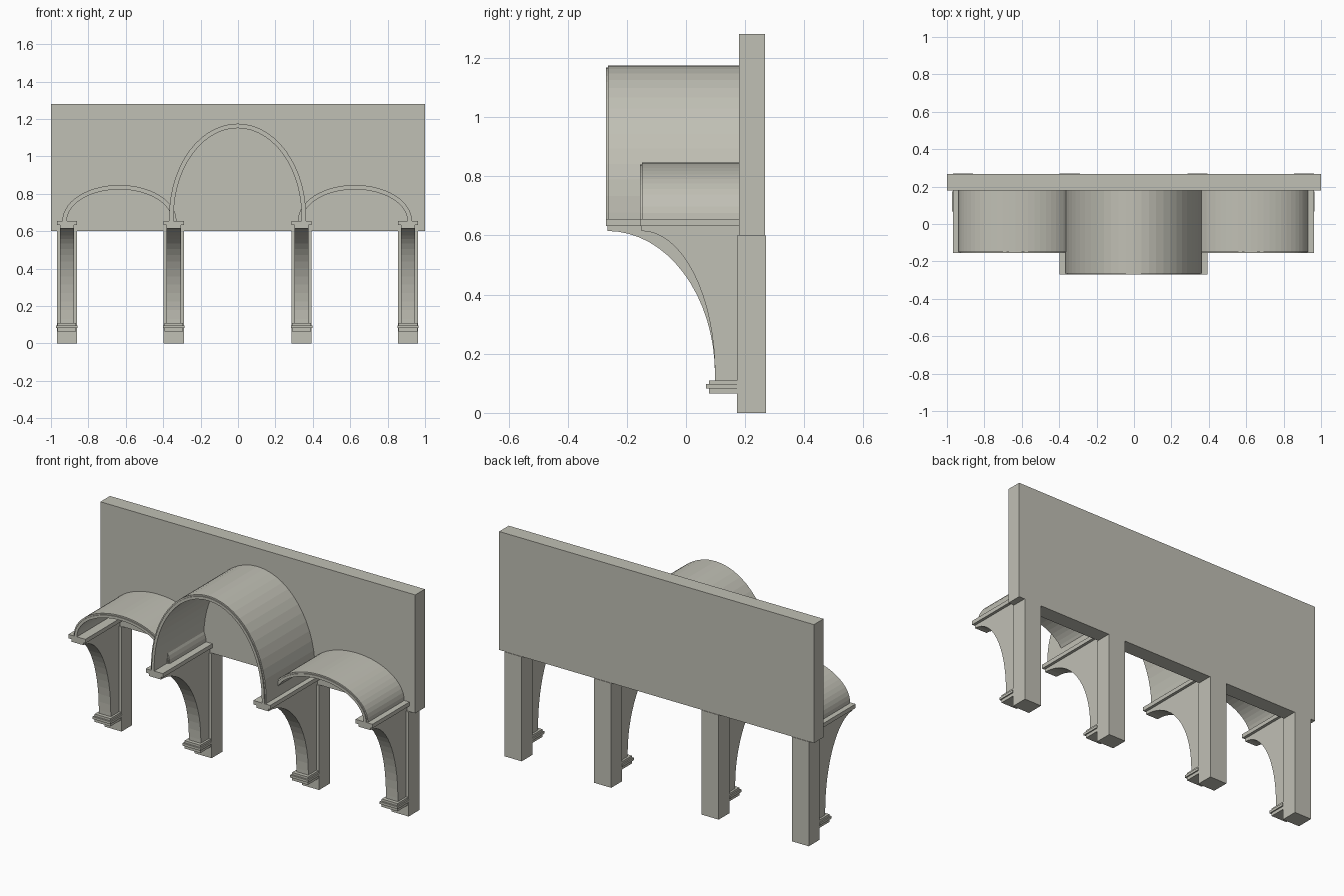
import bpy, bmesh
from math import cos, sin, pi

if "Cube" in bpy.data.objects:
    bpy.data.objects.remove(bpy.data.objects["Cube"])

stone = bpy.data.materials.new("warm grey stone")
stone.use_nodes = True
COLOUR = (0.53, 0.525, 0.46, 1)
stone.diffuse_color = COLOUR
stone.node_tree.nodes["Principled BSDF"].inputs["Base Color"].default_value = COLOUR

FRONT, BACK = -0.27, 0.27
WALL_FRONT, POST_FRONT = 0.18, 0.173
CAP_TOP = 0.655


def prism(name, points, shift):
    """Extrude a flat outline of 3D points along a vector."""
    bm = bmesh.new()
    face = bm.faces.new([bm.verts.new(p) for p in points])
    grown = bmesh.ops.extrude_face_region(bm, geom=[face], use_keep_orig=True)
    moved = [g for g in grown["geom"] if isinstance(g, bmesh.types.BMVert)]
    bmesh.ops.translate(bm, verts=moved, vec=shift)
    bmesh.ops.recalc_face_normals(bm, faces=bm.faces)
    mesh = bpy.data.meshes.new(name)
    bm.to_mesh(mesh)
    bm.free()
    mesh.materials.append(stone)
    obj = bpy.data.objects.new(name, mesh)
    bpy.context.collection.objects.link(obj)
    return obj


def box(name, x0, x1, y0, y1, z0, z1):
    outline = [(x0, y0, z0), (x1, y0, z0), (x1, y1, z0), (x0, y1, z0)]
    return prism(name, outline, (0, 0, z1 - z0))


def shell(name, x, half, spring, rise, thick, y0, steps=28):
    """Half-elliptical vault with short straight feet on the capitals."""
    def arc(a, b):
        curve = [(x + a * cos(pi * i / steps), y0, spring + b * sin(pi * i / steps))
                 for i in range(steps + 1)]
        feet = [(x + a, y0, CAP_TOP)], [(x - a, y0, CAP_TOP)]
        return feet[0] + curve + feet[1] if spring > CAP_TOP else curve
    outline = arc(half, rise) + arc(half - thick, rise - thick)[::-1]
    return prism(name, outline, (0, WALL_FRONT + 0.005 - y0, 0))


def vault(name, x, half, spring, rise, y0):
    # Outer skin is set back slightly from the liner
    shell(name + "_skin", x, half, spring, rise, 0.009, y0 + 0.006)
    shell(name + "_liner", x, half - 0.008, spring, rise - 0.008, 0.016, y0)


def bracket(name, x, y0, steps=16):
    """Curved support between a capital and the foot of its post."""
    low, top, face_y = 0.13, 0.615, 0.098
    curve = [(x, y0 + (face_y - y0) * sin(pi / 2 * i / steps),
              low + (top - low) * cos(pi / 2 * i / steps)) for i in range(steps + 1)]
    outline = curve + [(x, face_y, 0.1), (x, WALL_FRONT, 0.1),
                       (x, WALL_FRONT, 0.632), (x, y0, 0.632)]
    return prism(name, outline, (0.076, 0, 0))


# Upper wall
box("wall", -1, 1, WALL_FRONT, 0.267, 0.6, 1.28)

# Posts with bracket, capital and base
columns = [("right_outer", -0.915, -0.155), ("right_inner", -0.343, FRONT),
           ("left_inner", 0.34, FRONT), ("left_outer", 0.909, -0.155)]
for side, x, y0 in columns:
    w = 0.054
    box(side + "_post", x - w, x + w, POST_FRONT, BACK, 0, 0.6)
    bracket(side + "_bracket", x - 0.038, y0 + 0.005)
    box(side + "_capital", x - w, x + w, y0, WALL_FRONT + 0.002, 0.632, CAP_TOP)
    box(side + "_base", x - 0.05, x + 0.05, 0.077, POST_FRONT + 0.002, 0.065, 0.11)
    box(side + "_base_band", x - 0.057, x + 0.057, 0.068, POST_FRONT + 0.001, 0.083, 0.097)

# Vaults
vault("centre_vault", -0.002, 0.366, 0.678, 0.497, FRONT)
vault("right_vault", -0.634, 0.305, CAP_TOP, 0.192, -0.155)
vault("left_vault", 0.625, 0.305, CAP_TOP, 0.192, -0.155)
